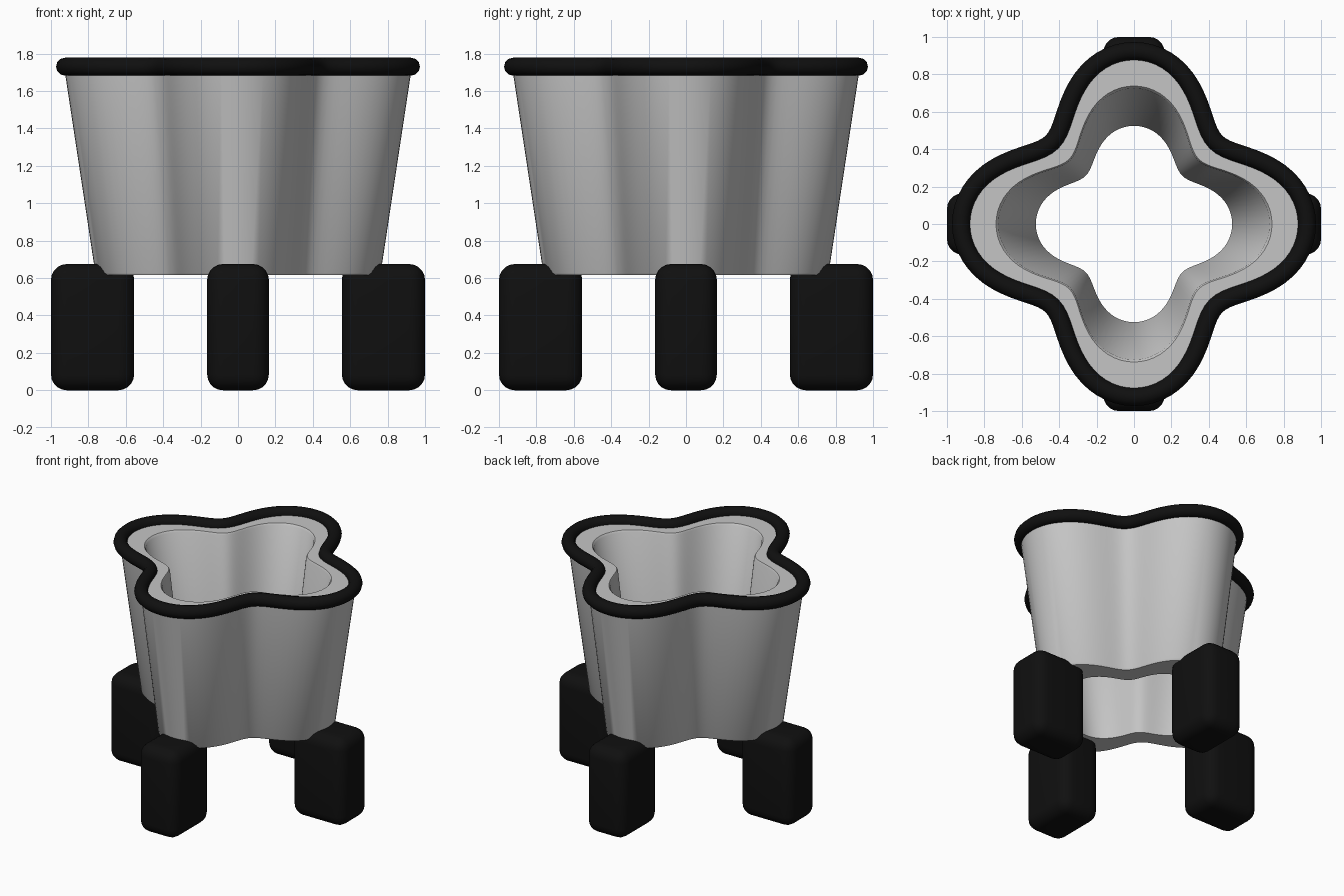
import bpy
import bmesh
from math import cos, sin, pi, radians
from mathutils import Matrix

cube = bpy.data.objects.get("Cube")
if cube:
    bpy.data.objects.remove(cube, do_unlink=True)

STEPS = 128


def material(name, value):
    mat = bpy.data.materials.new(name)
    mat.use_nodes = True
    color = (value, value, value, 1)
    mat.diffuse_color = color
    mat.node_tree.nodes["Principled BSDF"].inputs["Base Color"].default_value = color
    return mat


grey = material("light grey", 0.56)
black = material("black", 0.005)


def clover(lobe, valley, z):
    """Closed four-lobed outline; lobe and valley are its largest and smallest radii."""
    wave = (lobe - valley) / 2
    blunt = -0.013 * lobe
    mean = (lobe + valley) / 2 - blunt
    points = []
    for i in range(STEPS):
        t = 2 * pi * i / STEPS
        r = mean + wave * cos(4 * t) + blunt * cos(8 * t)
        points.append((r * cos(t), r * sin(t), z))
    return points


def add_object(name, data, mat):
    obj = bpy.data.objects.new(name, data)
    bpy.context.collection.objects.link(obj)
    data.materials.append(mat)
    return obj


def smooth(obj):
    bpy.ops.object.select_all(action='DESELECT')
    obj.select_set(True)
    bpy.context.view_layer.objects.active = obj
    bpy.ops.object.shade_smooth_by_angle(angle=radians(35))


# Tapered planter body, open through the middle: outer wall, rim, inner wall, base
section = [
    (0.75, 0.505, 0.615), (0.763, 0.513, 0.628),
    (0.93, 0.622, 1.73),
    (0.738, 0.49, 1.73), (0.725, 0.482, 1.717),
    (0.525, 0.365, 0.615),
]
bm = bmesh.new()
rings = [[bm.verts.new(p) for p in clover(*s)] for s in section]
for a, b in zip(rings, rings[1:] + rings[:1]):
    for i in range(STEPS):
        j = (i + 1) % STEPS
        bm.faces.new((a[i], a[j], b[j], b[i]))
bmesh.ops.recalc_face_normals(bm, faces=bm.faces)
mesh = bpy.data.meshes.new("planter_body")
bm.to_mesh(mesh)
bm.free()
smooth(add_object("planter_body", mesh, grey))

# Round black trim following the rim
curve = bpy.data.curves.new("rim_trim", 'CURVE')
curve.dimensions = '3D'
curve.bevel_depth = 0.048
curve.bevel_resolution = 4
spline = curve.splines.new('POLY')
spline.points.add(STEPS - 1)
for point, co in zip(spline.points, clover(0.925, 0.62, 1.73)):
    point.co = (*co, 1)
spline.use_cyclic_u = True
spline.use_smooth = True
add_object("rim_trim", curve, black)

# Four rounded block legs, one under each lobe
for k, side in enumerate(("left", "back", "right", "front")):
    bm = bmesh.new()
    bmesh.ops.create_cube(bm, size=1)
    bmesh.ops.scale(bm, vec=(0.445, 0.33, 0.675), verts=bm.verts)
    bmesh.ops.translate(bm, vec=(0.7775, 0, 0.3375), verts=bm.verts)
    bmesh.ops.rotate(bm, cent=(0, 0, 0), verts=bm.verts,
                     matrix=Matrix.Rotation(k * pi / 2, 3, 'Z'))
    bmesh.ops.bevel(bm, geom=bm.edges[:], offset=0.085, segments=5,
                    profile=0.5, affect='EDGES')
    mesh = bpy.data.meshes.new(side + "_leg")
    bm.to_mesh(mesh)
    bm.free()
    smooth(add_object(side + "_leg", mesh, black))
